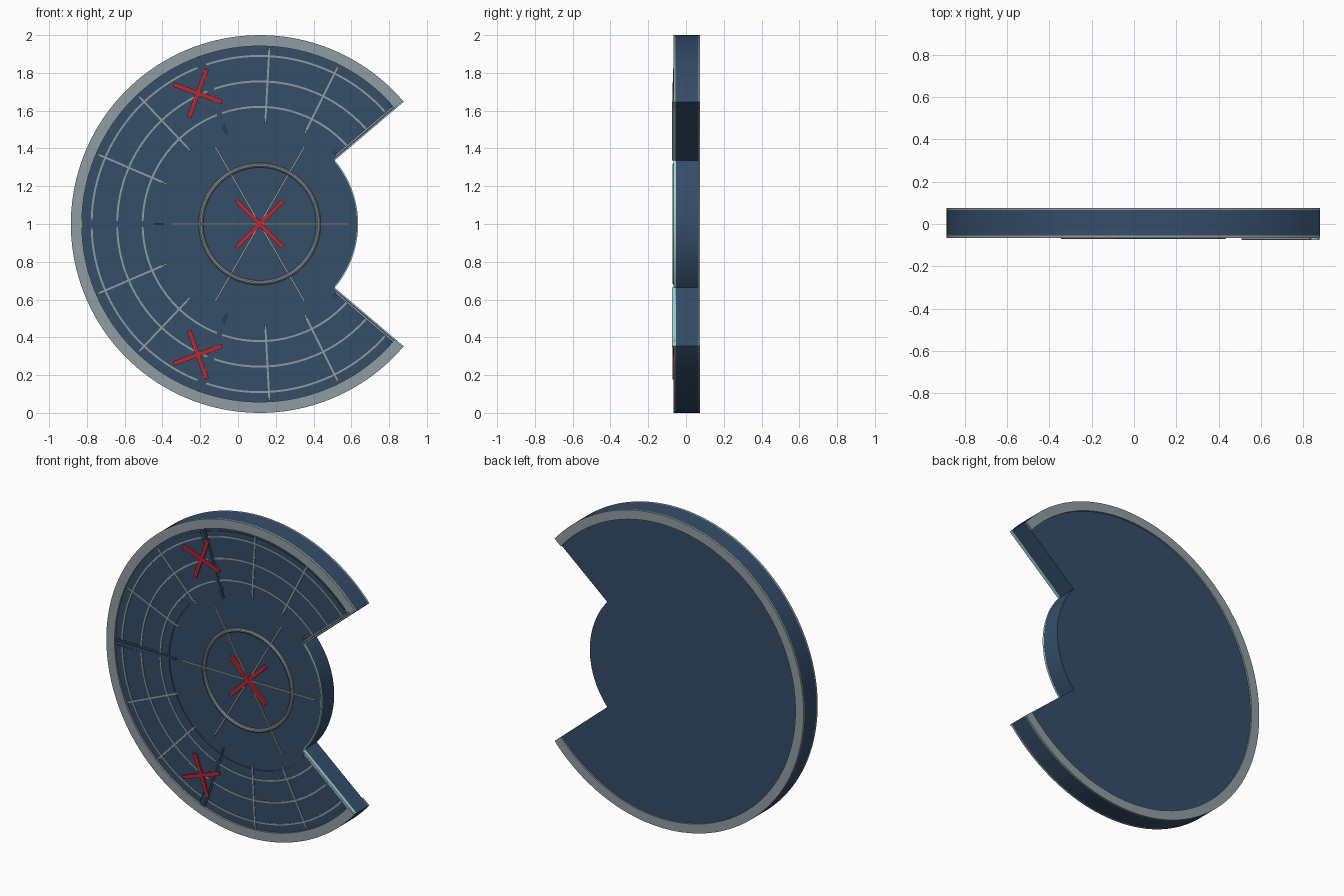
import bpy, bmesh, math

if "Cube" in bpy.data.objects:
    bpy.data.objects.remove(bpy.data.objects["Cube"])

CX, CZ = 0.115, 1.0      # disc centre
A0 = 40.3                # half angle of the notch
A1 = 360 - A0
STEP = (A1 - A0) / 4     # one panel

def material(name, c):
    m = bpy.data.materials.new(name)
    m.diffuse_color = (*c, 1)
    m.use_nodes = True
    m.node_tree.nodes["Principled BSDF"].inputs["Base Color"].default_value = m.diffuse_color
    return m

navy = material("navy", (0.035, 0.075, 0.14))
grey = material("grey_metal", (0.28, 0.34, 0.36))
red = material("red", (0.5, 0.02, 0.035))
cyan = material("pale_cyan", (0.35, 0.65, 0.65))

def polar(r, deg):
    a = math.radians(deg)
    return CX + r * math.cos(a), CZ + r * math.sin(a)

def arc(r, a, b):
    n = max(2, int(abs(b - a) / 2.5))
    return [polar(r, a + (b - a) * i / n) for i in range(n + 1)]

def finish(name, bm, mat, smooth=True):
    bmesh.ops.recalc_face_normals(bm, faces=bm.faces)
    me = bpy.data.meshes.new(name)
    bm.to_mesh(me)
    bm.free()
    me.materials.append(mat)
    ob = bpy.data.objects.new(name, me)
    bpy.context.collection.objects.link(ob)
    if smooth:
        bpy.ops.object.select_all(action='DESELECT')
        ob.select_set(True)
        bpy.context.view_layer.objects.active = ob
        bpy.ops.object.shade_smooth_by_angle(angle=math.radians(30))
    return ob

def prism(name, outline, y0, y1, mat):
    bm = bmesh.new()
    f = bm.faces.new([bm.verts.new((x, y0, z)) for x, z in outline])
    ext = bmesh.ops.extrude_face_region(bm, geom=[f])
    vs = [g for g in ext["geom"] if isinstance(g, bmesh.types.BMVert)]
    bmesh.ops.translate(bm, vec=(0, y1 - y0, 0), verts=vs)
    return finish(name, bm, mat)

def band(name, r0, r1, a, b, y0, y1, mat):
    """Flat arc strip with a rectangular section."""
    bm = bmesh.new()
    inner, outer = arc(r0, a, b), arc(r1, a, b)
    rows = [[bm.verts.new(p) for p in ((i[0], y0, i[1]), (o[0], y0, o[1]),
                                       (o[0], y1, o[1]), (i[0], y1, i[1]))]
            for i, o in zip(inner, outer)]
    for p, q in zip(rows, rows[1:]):
        for k in range(4):
            bm.faces.new((p[k], p[(k + 1) % 4], q[(k + 1) % 4], q[k]))
    bm.faces.new(rows[0])
    bm.faces.new(rows[-1])
    return finish(name, bm, mat)

def bar(name, s0, s1, deg, off, width, y0, y1, mat, centre=(CX, CZ)):
    """Straight bar along a direction, shifted sideways by off."""
    c, s = math.cos(math.radians(deg)), math.sin(math.radians(deg))
    h = width / 2
    pts = [(centre[0] + u * c - v * s, centre[1] + u * s + v * c)
           for u, v in ((s0, off - h), (s1, off - h), (s1, off + h), (s0, off + h))]
    return prism(name, pts, y0, y1, mat)

# main disc with the wedge cut out around the hub
prism("disc_body", arc(1.0, A0, A1) + arc(0.52, -A0, A0), -0.055, 0.065, navy)

# rims on both faces
band("front_rim", 0.942, 1.0, A0, A1, -0.067, -0.055, grey)
band("back_rim", 0.942, 1.0, A0, A1, 0.065, 0.075, grey)

# four outer panels with their grid lines
for i in range(4):
    a, b = A0 + i * STEP, A0 + (i + 1) * STEP
    band(f"panel_{i}", 0.56, 0.925, a + 1.4, b - 1.4, -0.060, -0.054, navy)
    for j, r in enumerate((0.62, 0.755, 0.89)):
        band(f"panel_{i}_arc_{j}", r - 0.005, r + 0.005, a + 1.4, b - 1.4,
             -0.064, -0.058, grey)
    for j in (1, 2):
        bar(f"panel_{i}_line_{j}", 0.535, 0.935, a + STEP * j / 3, 0, 0.01,
            -0.064, -0.054, grey)

# seams between panels
for i in (1, 2, 3):
    a = A0 + i * STEP
    bar(f"seam_{i}", 0.56, 0.94, a, 0, 0.036, -0.062, -0.054, navy)
    bar(f"seam_ridge_{i}", 0.51, 0.94, a, 0, 0.012, -0.066, -0.054, navy)

# hub spokes
for i in range(3):
    bar(f"hub_spoke_{i}", -0.475, 0.475, 60 * i, 0, 0.01, -0.063, -0.054, grey)

# raised hub ring
bm = bmesh.new()
rows = []
for i in range(72):
    t = 2 * math.pi * i / 72
    row = []
    for k in range(10):
        p = 2 * math.pi * k / 10
        r = 0.311 + 0.012 * math.cos(p)
        row.append(bm.verts.new((CX + r * math.cos(t), -0.06 + 0.012 * math.sin(p),
                                 CZ + r * math.sin(t))))
    rows.append(row)
for i in range(72):
    p, q = rows[i], rows[(i + 1) % 72]
    for k in range(10):
        bm.faces.new((p[k], p[(k + 1) % 10], q[(k + 1) % 10], q[k]))
finish("hub_ring", bm, grey)

# red cross marks
for name, centre, half, turn in (("centre", (CX, CZ), 0.175, 45),
                                 ("upper", (-0.213, 1.692), 0.136, 70),
                                 ("lower", (-0.213, 0.308), 0.136, 20)):
    for k in range(2):
        bar(f"{name}_cross_{k}", -half, half, turn + 90 * k, 0, 0.024,
            -0.070 - 0.001 * k, -0.054, red, centre)

# trim along the notch edges and the exposed hub edge
for side, s in (("upper", 1), ("lower", -1)):
    bar(f"{side}_notch_trim", 0.52, 0.999, s * A0, s * 0.004, 0.008,
        -0.075, -0.054, cyan)
    bar(f"{side}_notch_rail", 0.54, 0.955, s * A0, s * 0.016, 0.010,
        -0.072, -0.054, grey)
    bar(f"{side}_notch_border", 0.54, 0.945, s * A0, s * 0.034, 0.020,
        -0.064, -0.054, navy)
band("hub_edge_trim", 0.513, 0.521, -A0, A0, -0.066, -0.054, cyan)
